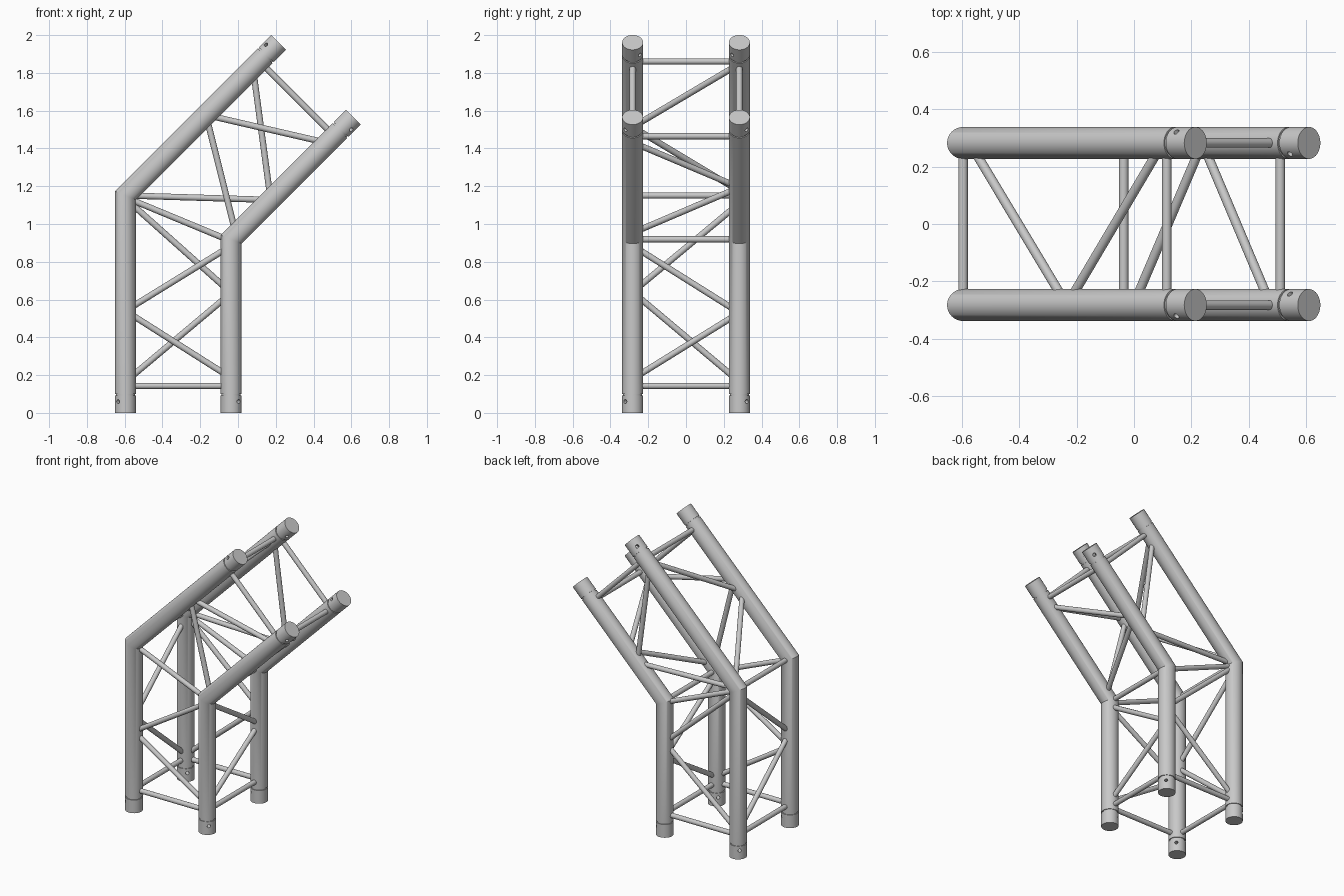
import bpy, bmesh, math
from mathutils import Vector

if "Cube" in bpy.data.objects:
    bpy.data.objects.remove(bpy.data.objects["Cube"])

R, ROD, SIDE_Y = 0.0555, 0.0165, 0.2825      # chord radius, brace radius, chord offset
OUT_X, OUT_Z = -0.596, 1.151                 # outer chord and its bend
GAP = 0.56                                   # distance between outer and inner chords
IN_X, IN_Z = OUT_X + GAP, OUT_Z - GAP * math.tan(math.pi / 8)
ARM_LEN = 1.146                              # arm length from the outer bend
D = math.sqrt(0.5)
UP, ALONG = Vector((0, 0, 1)), Vector((D, 0, D))

metal = bpy.data.materials.new("aluminium_grey")
metal.diffuse_color = (0.58, 0.58, 0.58, 1)
metal.use_nodes = True
metal.node_tree.nodes["Principled BSDF"].inputs["Base Color"].default_value = metal.diffuse_color


def leg(inner, side, z):
    """Point on the axis of an upright."""
    return Vector((IN_X if inner else OUT_X, side * SIDE_Y, z))


def arm(inner, side, s):
    """Point on the axis of a sloped chord, s measured from the outer bend."""
    p = Vector((OUT_X, side * SIDE_Y, OUT_Z)) + ALONG * s
    return p + Vector((D, 0, -D)) * GAP if inner else p


def finish(ob):
    ob.data.materials.clear()
    ob.data.materials.append(metal)
    bpy.ops.object.select_all(action='DESELECT')
    ob.select_set(True)
    bpy.context.view_layer.objects.active = ob
    bpy.ops.object.shade_smooth_by_angle(angle=math.radians(30))


def new_object(name, bm):
    me = bpy.data.meshes.new(name)
    bmesh.ops.recalc_face_normals(bm, faces=bm.faces)
    bm.to_mesh(me)
    bm.free()
    ob = bpy.data.objects.new(name, me)
    bpy.context.collection.objects.link(ob)
    return ob


def rod(name, a, b, r, n=20):
    d = b - a
    bpy.ops.mesh.primitive_cylinder_add(vertices=n, radius=r, depth=d.length, location=(a + b) / 2,
                                        rotation=d.to_track_quat('Z', 'Y').to_euler())
    ob = bpy.context.object
    ob.name = name
    return ob


def chord(name, inner, side):
    """Mitred tube with a grooved coupling at each end and cross-drilled pin holes."""
    start, bend, end = leg(inner, side, 0), leg(inner, side, IN_Z if inner else OUT_Z), arm(inner, side, ARM_LEN)
    groove = ((0, R), (0.091, R), (0.091, R - 0.005), (0.1, R - 0.005), (0.1, R))
    x0, x1 = Vector((1, 0, 0)), Vector((D, 0, -D))
    rings = [(start + UP * h, x0, r) for h, r in groove]
    rings.append((bend, Vector((1, 0, -math.tan(math.pi / 8))), R))
    rings += [(end - ALONG * h, x1, r) for h, r in reversed(groove)]
    bm, n, prev = bmesh.new(), 48, None
    for c, ax, r in rings:
        ring = [bm.verts.new(c + ax * r * math.cos(t) + Vector((0, r * math.sin(t), 0)))
                for t in (2 * math.pi * i / n for i in range(n))]
        if prev:
            for i in range(n):
                j = (i + 1) % n
                bm.faces.new((prev[i], prev[j], ring[j], ring[i]))
        else:
            bm.faces.new(ring)
        prev = ring
    bm.faces.new(prev)
    ob = new_object(name, bm)
    # pin holes run diagonally through the couplings
    out = 1 if inner else -1
    for c, ax in ((start + UP * 0.06, x0), (end - ALONG * 0.055, x1)):
        d = (ax * out + Vector((0, side, 0))).normalized() * 0.1
        cutter = rod("pin_hole_cutter", c - d, c + d, 0.011, 16)
        cutter.hide_render = True
        mod = ob.modifiers.new("pin_hole", 'BOOLEAN')
        mod.operation, mod.solver, mod.object = 'DIFFERENCE', 'EXACT', cutter
        bpy.context.view_layer.objects.active = ob
        bpy.ops.object.modifier_apply(modifier=mod.name)
        bpy.data.objects.remove(cutter, do_unlink=True)
    finish(ob)


def brace(name, a, b):
    finish(rod(name, a, b, ROD))


def zigzag(name, pts):
    for a, b in zip(pts, pts[1:]):
        brace(name, a, b)


# four main tubes
for inner in (0, 1):
    for side in (-1, 1):
        chord(("inner" if inner else "outer") + "_chord_" + ("back" if side > 0 else "front"), inner, side)

# straight braces at both ends and at the bend
END = ARM_LEN - 0.142
for side in (-1, 1):
    brace("base_brace", leg(0, side, 0.143), leg(1, side, 0.143))
    brace("bend_brace", leg(0, side, OUT_Z - 0.01), leg(1, side, IN_Z - 0.01))
    brace("top_brace", arm(0, side, END), arm(1, side, END))
for inner in (0, 1):
    brace("base_cross_brace", leg(inner, -1, 0.143), leg(inner, 1, 0.143))
    z = IN_Z if inner else OUT_Z
    brace("bend_cross_brace", leg(inner, -1, z), leg(inner, 1, z))
    brace("top_cross_brace", arm(inner, -1, END), arm(inner, 1, END))

# diagonal lacing on the front and back
zigzag("front_leg_lacing", [leg(1, -1, 0.185), leg(0, -1, 0.54), leg(1, -1, 0.885)])
zigzag("back_leg_lacing", [leg(0, 1, 0.165), leg(1, 1, 0.635), leg(0, 1, 1.135)])
zigzag("front_arm_lacing", [arm(1, -1, 0.268), arm(0, -1, 0.603), arm(1, -1, 0.953)])
zigzag("back_arm_lacing", [arm(0, 1, 0.0), arm(1, 1, 0.527), arm(0, 1, 0.955)])

# diagonal lacing on the outer and inner sides
zigzag("outer_leg_lacing", [leg(0, 1, 0.165), leg(0, -1, 0.64), leg(0, 1, 1.11)])
zigzag("inner_leg_lacing", [leg(1, -1, 0.18), leg(1, 1, 0.53), leg(1, -1, 0.885)])
zigzag("outer_arm_lacing", [arm(0, 1, 0.033), arm(0, -1, 0.512), arm(0, 1, 0.985)])
zigzag("inner_arm_lacing", [arm(1, -1, 0.28), arm(1, 1, 0.62), arm(1, -1, 0.957)])
